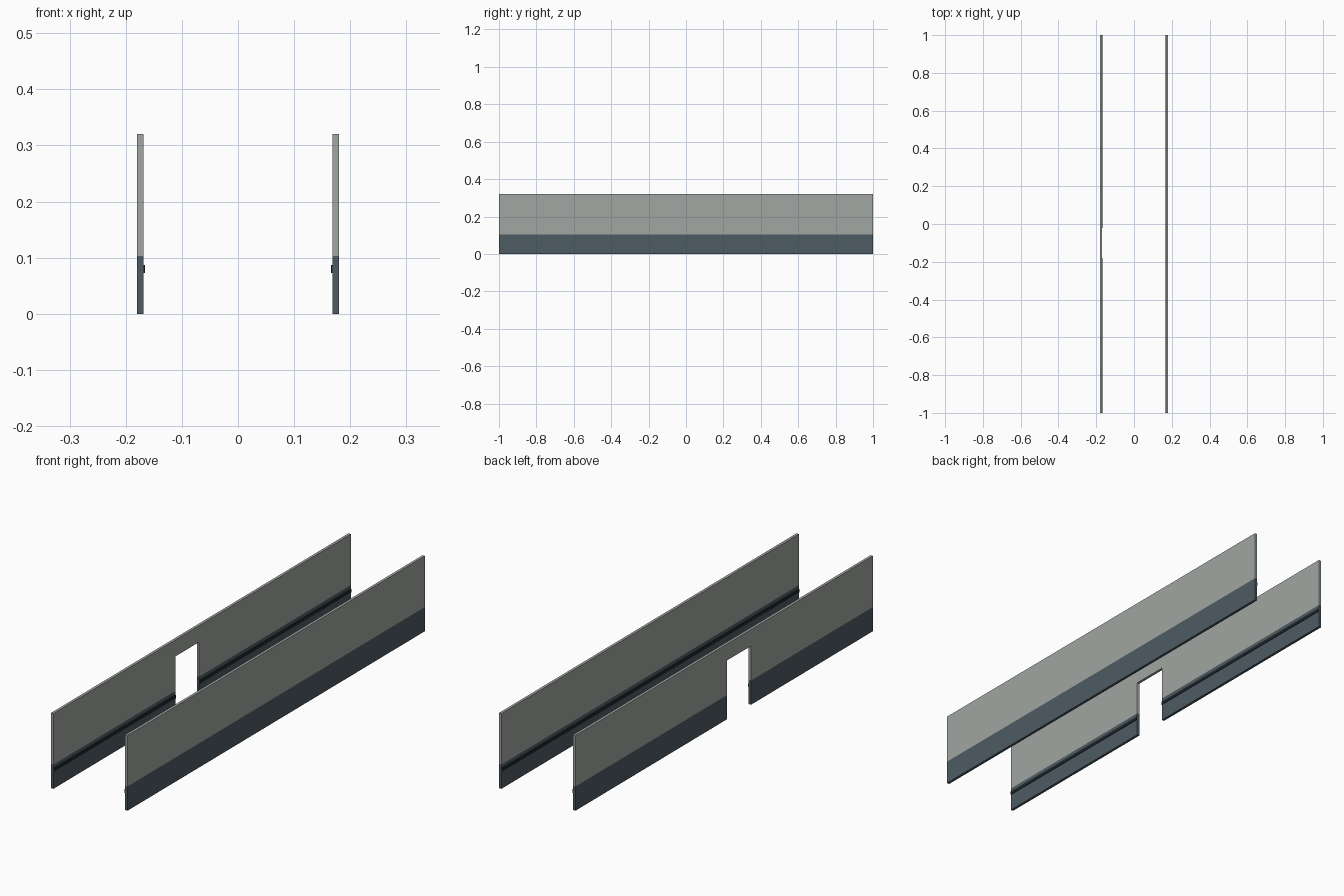
import bpy

if "Cube" in bpy.data.objects:
    bpy.data.objects.remove(bpy.data.objects["Cube"])

IN, OUT = 0.1685, 0.18          # inner and outer wall faces
H, DADO, DOOR_H = 0.32, 0.103, 0.25
DOOR = (-0.18, -0.02)           # doorway span along y


def material(name, rgb):
    m = bpy.data.materials.new(name)
    m.diffuse_color = (*rgb, 1)
    m.use_nodes = True
    m.node_tree.nodes["Principled BSDF"].inputs["Base Color"].default_value = m.diffuse_color
    return m


plaster = material("pale grey paint", (0.36, 0.385, 0.36))
dado = material("slate blue paint", (0.075, 0.105, 0.125))
rubber = material("dark rail", (0.012, 0.02, 0.022))


def prism(name, outline, x0, x1, mat):
    """Extrude a (y, z) outline from x0 to x1."""
    n = len(outline)
    verts = [(x, y, z) for x in sorted((x0, x1)) for y, z in outline]
    faces = [tuple(reversed(range(n))), tuple(range(n, 2 * n))]
    faces += [(i, (i + 1) % n, n + (i + 1) % n, n + i) for i in range(n)]
    me = bpy.data.meshes.new(name)
    me.from_pydata(verts, [], faces)
    me.materials.append(mat)
    ob = bpy.data.objects.new(name, me)
    bpy.context.collection.objects.link(ob)
    return ob


def rect(y0, y1, z0, z1):
    return [(y0, z0), (y1, z0), (y1, z1), (y0, z1)]


# Each side: painted wall above, dado band below, bumper rail on the inside
for side, s in (("left", -1), ("right", 1)):
    if s < 0:
        # Left wall is notched by the doorway
        a, b = DOOR
        upper = [(-1, DADO), (a, DADO), (a, DOOR_H), (b, DOOR_H),
                 (b, DADO), (1, DADO), (1, H), (-1, H)]
        spans = [(-1, a), (b, 1)]
    else:
        upper = rect(-1, 1, DADO, H)
        spans = [(-1, 1)]
    prism(f"{side}_upper_wall", upper, s * IN, s * OUT, plaster)
    for i, (y0, y1) in enumerate(spans, 1):
        prism(f"{side}_dado_{i}", rect(y0, y1, 0, DADO), s * IN, s * OUT, dado)
        prism(f"{side}_rail_{i}", rect(y0, y1, 0.073, 0.087),
              s * (IN - 0.0025), s * IN, rubber)
